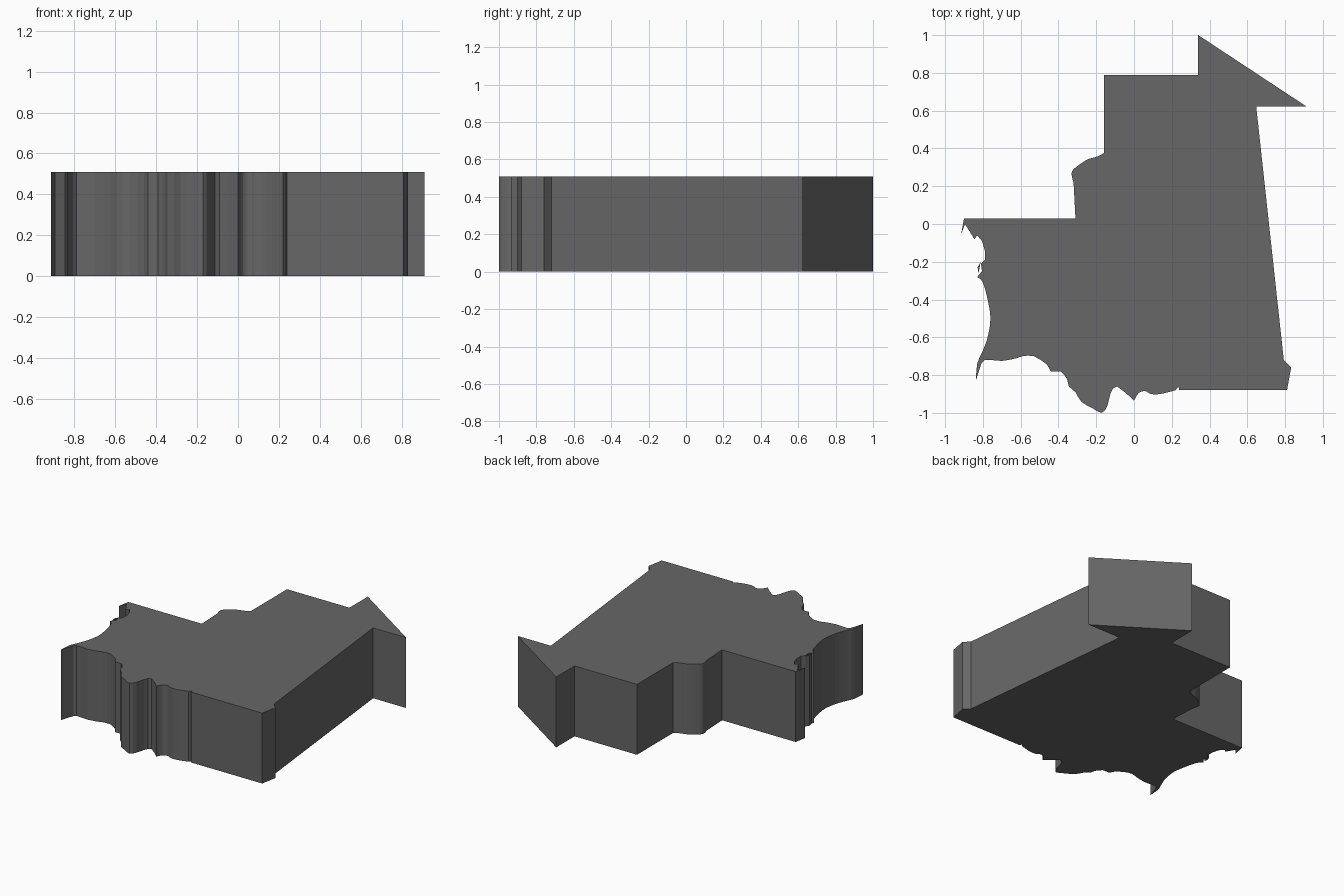
import bpy, bmesh
from mathutils import Vector

if "Cube" in bpy.data.objects:
    bpy.data.objects.remove(bpy.data.objects["Cube"])

HEIGHT = 0.51

# Dark grey used on every part
dark = bpy.data.materials.new("dark_grey")
dark.diffuse_color = (.135, .135, .135, 1)
dark.use_nodes = True
dark.node_tree.nodes["Principled BSDF"].inputs["Base Color"].default_value = dark.diffuse_color

# Outline sections, counter-clockwise
west_shore = [(-.90, .03), (-.915, -.055), (-.895, 0), (-.87, -.04), (-.845, -.08), (-.83, -.06),
              (-.805, -.09), (-.79, -.14), (-.79, -.19), (-.81, -.21), (-.805, -.25), (-.83, -.28)]
west_bay = [(-.83, -.28), (-.80, -.31), (-.775, -.40), (-.76, -.50), (-.775, -.60),
            (-.80, -.67), (-.83, -.74), (-.837, -.83)]
south_shore = [(-.837, -.83), (-.815, -.76), (-.79, -.72), (-.70, -.725), (-.62, -.71), (-.59, -.70),
               (-.53, -.70), (-.46, -.745), (-.44, -.78), (-.39, -.78), (-.355, -.82), (-.345, -.86),
               (-.31, -.89), (-.28, -.94), (-.22, -.975), (-.17, -1), (-.14, -.96), (-.125, -.90),
               (-.09, -.86), (0, -.935)]
south_inlets = [(0, -.935), (.025, -.895), (.06, -.885), (.09, -.90), (.14, -.90), (.22, -.88)]
straight_sides = [(.235, -.86), (.24, -.88), (.81, -.88), (.832, -.76), (.793, -.72),
                  (.647, .623), (.912, .623), (.34, 1), (.34, .79), (-.16, .79)]
north_bulge = [(-.16, .375), (-.20, .355), (-.25, .34), (-.32, .29), (-.33, .26), (-.32, .22)]


def smooth(points, steps=3):
    """Catmull-Rom subdivision of an open run of points."""
    p = [Vector(q) for q in points]
    p = [p[0]] + p + [p[-1]]
    out = []
    for a, b, c, d in zip(p, p[1:], p[2:], p[3:]):
        for i in range(steps):
            t = i / steps
            out.append(0.5 * (2 * b + (c - a) * t + (2 * a - 5 * b + 4 * c - d) * t * t
                              + (3 * b - a - 3 * c + d) * t ** 3))
    return out + [p[-1]]


def slab(name, outline):
    """Extrude a flat outline up from the ground."""
    bm = bmesh.new()
    verts = [bm.verts.new((x, y, 0)) for x, y in outline]
    base = bm.faces.new(verts)
    top = bmesh.ops.extrude_face_region(bm, geom=[base], use_keep_orig=True)
    bmesh.ops.translate(bm, vec=(0, 0, HEIGHT),
                        verts=[g for g in top["geom"] if isinstance(g, bmesh.types.BMVert)])
    bmesh.ops.recalc_face_normals(bm, faces=bm.faces)
    mesh = bpy.data.meshes.new(name)
    bm.to_mesh(mesh)
    bm.free()
    mesh.materials.append(dark)
    obj = bpy.data.objects.new(name, mesh)
    bpy.context.collection.objects.link(obj)
    return obj


# Main land block: ragged shores smoothed, borders straight
slab("land_block", west_shore[:-1] + smooth(west_bay)[:-1] + smooth(south_shore, 2)[:-1]
     + smooth(south_inlets) + straight_sides + smooth(north_bulge) + [(-.31, .03)])

# Thin islet off the west shore
slab("west_islet", [(-.812, -.20), (-.828, -.23), (-.824, -.262), (-.816, -.225)])
